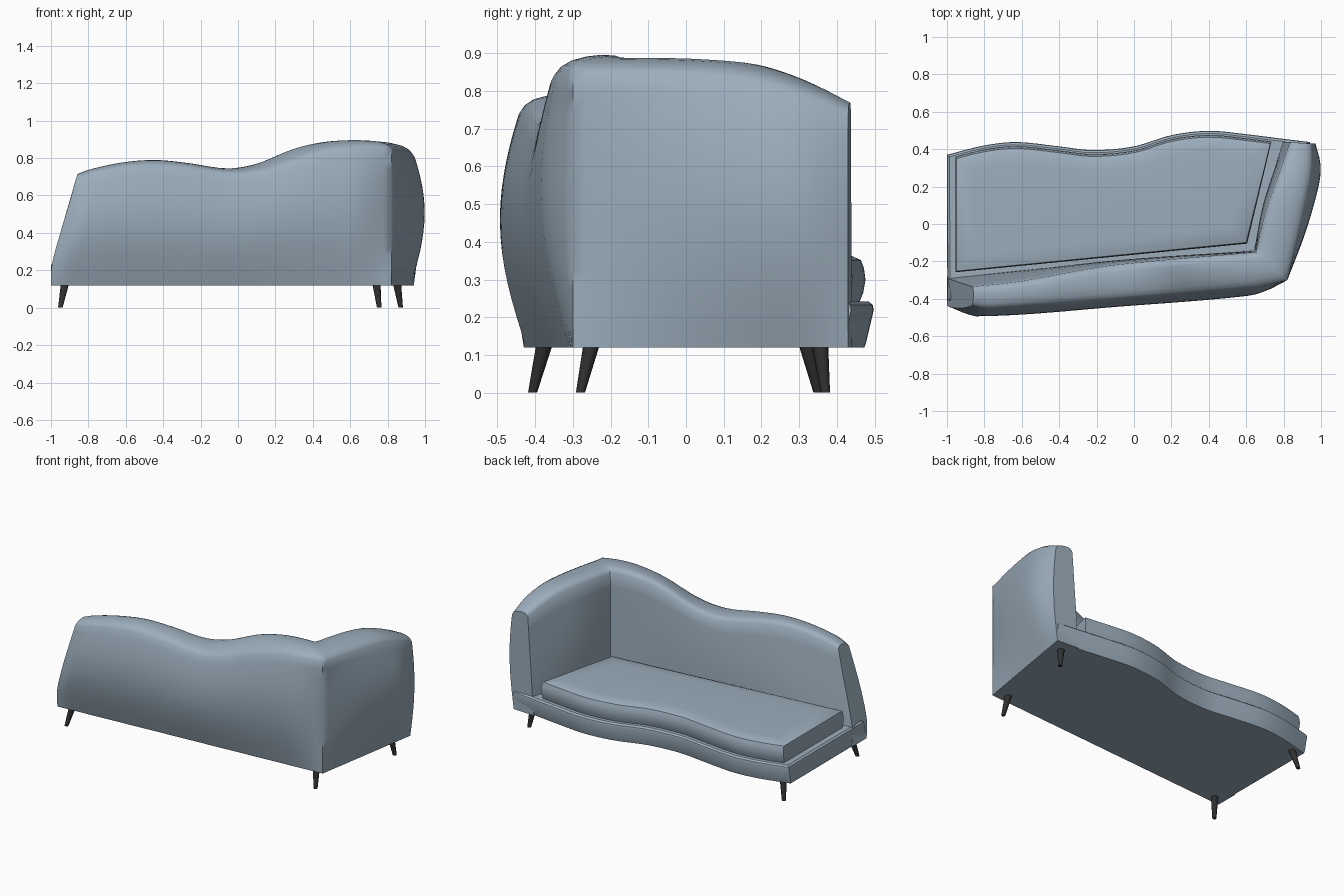
import bpy, math

if "Cube" in bpy.data.objects:
    bpy.data.objects.remove(bpy.data.objects["Cube"])


def material(name, rgb):
    m = bpy.data.materials.new(name)
    m.diffuse_color = (*rgb, 1)
    m.use_nodes = True
    m.node_tree.nodes["Principled BSDF"].inputs["Base Color"].default_value = m.diffuse_color
    return m


FABRIC = material("blue grey fabric", (0.33, 0.42, 0.50))
DARK = material("dark leg", (0.03, 0.03, 0.03))


def curve(table, t):
    """Catmull-Rom interpolation through (t, value) pairs."""
    n = len(table)
    i = 0
    while i < n - 2 and t > table[i + 1][0]:
        i += 1
    (x0, a), (x1, b) = table[i], table[i + 1]
    h = x1 - x0

    def slope(k):
        lo, hi = table[max(k - 1, 0)], table[min(k + 1, n - 1)]
        return (hi[1] - lo[1]) / (hi[0] - lo[0])
    f = min(max((t - x0) / h, 0), 1)
    return ((2*f**3 - 3*f*f + 1) * a + (f**3 - 2*f*f + f) * h * slope(i)
            + (3*f*f - 2*f**3) * b + (f**3 - f*f) * h * slope(i + 1))


def loft(name, rings, mat, angle=40):
    """Closed rings joined in order, with capped ends."""
    n = len(rings[0])
    faces = [tuple(range(n))[::-1],
             tuple(range((len(rings) - 1) * n, len(rings) * n))]
    for r in range(len(rings) - 1):
        for i in range(n):
            j = (i + 1) % n
            faces.append((r*n + i, r*n + j, (r+1)*n + j, (r+1)*n + i))
    me = bpy.data.meshes.new(name)
    me.from_pydata([p for r in rings for p in r], [], faces)
    ob = bpy.data.objects.new(name, me)
    bpy.context.collection.objects.link(ob)
    me.materials.append(mat)
    bpy.ops.object.select_all(action='DESELECT')
    ob.select_set(True)
    bpy.context.view_layer.objects.active = ob
    bpy.ops.object.mode_set(mode='EDIT')
    bpy.ops.mesh.select_all(action='SELECT')
    bpy.ops.mesh.normals_make_consistent(inside=False)
    bpy.ops.object.mode_set(mode='OBJECT')
    bpy.ops.object.shade_smooth_by_angle(angle=math.radians(angle))
    return ob


def lerp(a, b, t):
    return a + (b - a) * t


# Upholstered L-shaped back and arm
BOTTOM = 0.12
EDGE = 0.945      # height fraction where the outer face turns into the top
TOP = [(0.93, 0.965), (0.8, 0.983), (0.6, 0.995), (0.4, 1), (0.2, 0.998), (0.08, 0.99)]
INNER = [0.965, 0.85, 0.7, 0.55, 0.4, 0.25, 0.12, 0]


def section(lean):
    """Points (u across, f up, outward puff weight, inward puff weight)."""
    pts = [(1, f / 14 * EDGE, math.sin(math.pi * 0.87 * f / 14), 0) for f in range(15)]
    pts += [(lerp(lean, 1, k), f, 0.4 * k, 0) for k, f in TOP]
    pts += [(lean * f, f, 0, math.sin(math.pi * f)) for f in INNER]
    return pts


LEFT_END = [(0.12, -1), (0.23, -0.995), (0.4, -0.95), (0.55, -0.905), (0.71, -0.86), (0.9, -0.81)]
BACK_TOP = [(-0.86, 0.715), (-0.8, 0.74), (-0.65, 0.775), (-0.48, 0.79), (-0.3, 0.775),
            (-0.07, 0.745), (0.1, 0.77), (0.3, 0.85), (0.45, 0.885), (0.6, 0.896), (0.76, 0.888)]
ARM_TOP = [(0, 0.888), (0.2, 0.888), (0.4, 0.884), (0.6, 0.872), (0.75, 0.845), (0.88, 0.81), (1, 0.77)]
BACK_PUFF = [(0, 0.02), (0.05, 0.07), (0.5, 0.075), (0.88, 0.068), (0.94, 0.045), (1, 0)]
ARM_PUFF = [(0, 0), (0.35, 0.055), (0.7, 0.085), (0.85, 0.075), (1, 0.03)]
BACK_LEAN = [(0, 0.38), (0.15, 0.34), (0.3, 0.2), (0.5, 0.07), (1, 0.06)]
ARM_LEAN = [(0, 0.06), (0.4, 0.07), (0.75, 0.2), (1, 0.3)]


def back_ring(s):
    top = curve(BACK_TOP, lerp(-0.86, 0.7, s))
    ring = []
    for u, f, out, inn in section(curve(BACK_LEAN, s)):
        z = lerp(BOTTOM, top, f)
        x = lerp(curve(LEFT_END, z), lerp(0.64, 0.82, u), s)
        y = lerp(lerp(-0.28, -0.14, s), lerp(-0.43, -0.30, s), u)
        y += 0.015 * inn * math.sin(math.pi * s) - out * curve(BACK_PUFF, s)
        ring.append((x, y, z))
    return ring


def arm_ring(s):
    top = curve(ARM_TOP, s)
    ring = []
    for u, f, out, inn in section(curve(ARM_LEAN, s)):
        x = lerp(lerp(0.64, 0.79, s), lerp(0.82, 0.94, s), u)
        y = lerp(lerp(-0.14, 0.44, s), lerp(-0.30, 0.43, s), u)
        x += out * curve(ARM_PUFF, s) - 0.02 * inn * math.sin(math.pi * s)
        ring.append((x, y, lerp(BOTTOM, top, f)))
    return ring


rings = [back_ring(i / 40) for i in range(41)] + [arm_ring(i / 20) for i in range(1, 21)]
loft("back_and_arm", rings, FABRIC, 50)

# Seat base and cushion share the wavy open edge
WAVE = [(-1, 0.37), (-0.8, 0.42), (-0.63, 0.438), (-0.4, 0.415), (-0.22, 0.395), (0, 0.415),
        (0.2, 0.475), (0.4, 0.498), (0.6, 0.48), (0.8, 0.455), (0.95, 0.437)]


def slab(name, corners, x_right, x_left, shift, levels):
    """Slab with a wavy edge; levels are (z, wave inset, other inset)."""
    rings = []
    for z, wave_in, side_in in levels:
        ring = [(x - math.copysign(side_in, x), y + side_in, z) for x, y in corners]
        for i in range(41):
            x = lerp(x_right - side_in, x_left + side_in, i / 40)
            ring.append((x, curve(WAVE, x) - shift - wave_in, z))
        rings.append(ring)
    return loft(name, rings, FABRIC, 35)


slab("seat_base", [(-0.998, -0.41), (0.80, -0.285)], 0.94, -1, 0,
     [(0.12, 0.025, 0.004), (0.135, 0.02, 0), (0.22, 0, 0), (0.233, 0.003, 0.003), (0.242, 0.014, 0.014)])
slab("seat_cushion", [(-0.955, -0.258), (0.605, -0.105)], 0.735, -0.955, 0.022,
     [(0.235, 0.018, 0.008), (0.265, 0.006, 0.002), (0.3, 0, 0), (0.33, 0.004, 0.002),
      (0.352, 0.012, 0.006), (0.362, 0.035, 0.03), (0.366, 0.09, 0.09)])

# Splayed tapered legs: (top centre, foot centre)
LEGS = {"front_left_leg": ((-0.925, -0.375), (-0.95, -0.407)),
        "front_right_leg": ((0.74, -0.25), (0.755, -0.28)),
        "rear_right_leg": ((0.85, 0.355), (0.87, 0.37)),
        "rear_left_leg": ((-0.925, 0.32), (-0.95, 0.35))}
for name, (top, foot) in LEGS.items():
    rings = []
    for (x, y), z, r in ((foot, 0, 0.012), (top, 0.13, 0.022)):
        rings.append([(x + r * math.cos(a * math.tau / 16), y + r * math.sin(a * math.tau / 16), z)
                      for a in range(16)])
    loft(name, rings, DARK)
